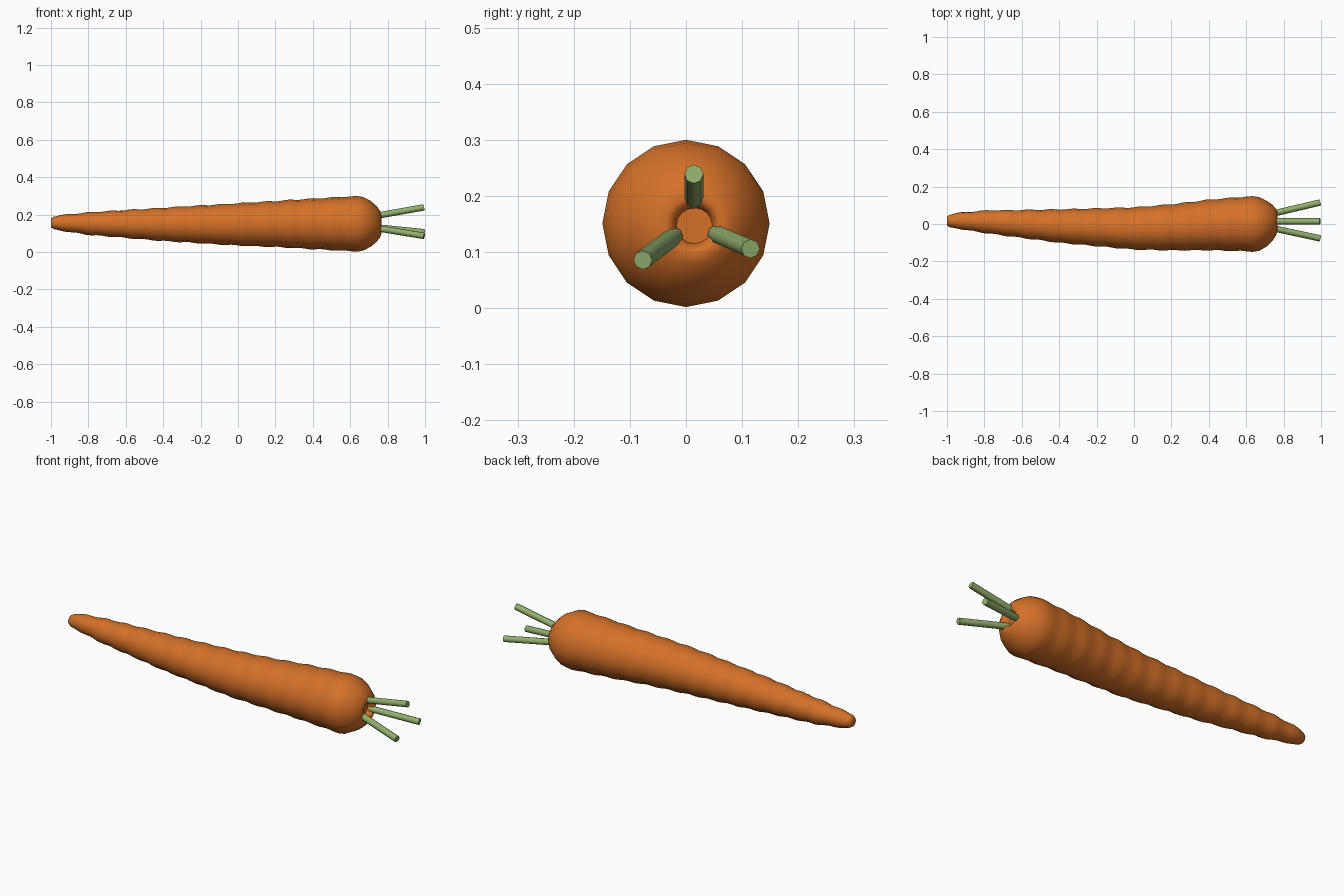
import bpy, bmesh, math
from mathutils import Vector

cube = bpy.data.objects.get("Cube")
if cube:
    bpy.data.objects.remove(cube, do_unlink=True)


def make_material(name, rgb):
    mat = bpy.data.materials.new(name)
    mat.use_nodes = True
    mat.diffuse_color = (*rgb, 1)
    mat.node_tree.nodes["Principled BSDF"].inputs["Base Color"].default_value = (*rgb, 1)
    return mat


def add_object(name, bm, mat, angle):
    bmesh.ops.recalc_face_normals(bm, faces=bm.faces)
    mesh = bpy.data.meshes.new(name)
    bm.to_mesh(mesh)
    bm.free()
    mesh.materials.append(mat)
    obj = bpy.data.objects.new(name, mesh)
    bpy.context.collection.objects.link(obj)
    bpy.ops.object.select_all(action="DESELECT")
    obj.select_set(True)
    bpy.context.view_layer.objects.active = obj
    bpy.ops.object.shade_smooth_by_angle(angle=math.radians(angle))
    return obj


def loft(rings, sides):
    """Skin rings of (centre, axis, radius) and cap both ends."""
    bm = bmesh.new()
    loops = []
    for centre, axis, radius in rings:
        side = Vector((0, 0, 1)).cross(axis).normalized()
        up = axis.cross(side)
        turns = [math.tau * i / sides for i in range(sides)]
        loops.append([bm.verts.new(centre + radius * (math.cos(a) * up + math.sin(a) * side))
                      for a in turns])
    for a, b in zip(loops, loops[1:]):
        for i in range(sides):
            j = (i + 1) % sides
            bm.faces.new((a[i], a[j], b[j], b[i]))
    bm.faces.new(loops[0])
    bm.faces.new(loops[-1])
    return bm


orange = make_material("carrot orange", (0.66, 0.165, 0.022))
green = make_material("stalk green", (0.29, 0.43, 0.155))
X = Vector((1, 0, 0))

# Root: key stations of x, centre y, centre z, radius
body = [(-0.95, 0.018, 0.156, 0.041), (-0.8, 0.012, 0.152, 0.06), (-0.4, -0.011, 0.148, 0.089),
        (0, -0.024, 0.148, 0.113), (0.2, -0.018, 0.15, 0.123), (0.4, -0.005, 0.151, 0.135),
        (0.6, 0, 0.151, 0.146)]
tip = [(-1, 0.016, 0.156, 0.024), (-0.985, 0.016, 0.156, 0.033)]
# Rounded shoulder ending in a shallow crown dimple
crown = [(0.635, 0, 0.151, 0.149), (0.67, 0, 0.151, 0.143), (0.71, 0.002, 0.151, 0.122),
         (0.74, 0.006, 0.15, 0.097), (0.76, 0.01, 0.149, 0.07), (0.766, 0.014, 0.148, 0.05),
         (0.76, 0.015, 0.147, 0.038), (0.735, 0.015, 0.147, 0.032)]


def body_station(x):
    for a, b in zip(body, body[1:]):
        if x <= b[0]:
            t = (x - a[0]) / (b[0] - a[0])
            return [p + (q - p) * t for p, q in zip(a, b)]
    return list(body[-1])


# Fine stations carry the growth ridges
stations = list(tip)
steps = 56
for i in range(steps + 1):
    x = body[0][0] + (body[-1][0] - body[0][0]) * i / steps
    s = body_station(x)
    s[3] += 0.0025 * math.sin(math.tau * i / 4.3)
    stations.append(s)
stations += crown
add_object("carrot_root", loft([(Vector(s[:3]), X, s[3]) for s in stations], 16), orange, 60)

# Stalks fan out from the crown
stalks = {"upper_stalk": ((0.74, 0.014, 0.194), (0.995, 0.014, 0.239)),
          "left_stalk": ((0.74, 0.055, 0.132), (0.995, 0.115, 0.106)),
          "right_stalk": ((0.74, -0.022, 0.128), (0.995, -0.077, 0.086))}
for name, (start, end) in stalks.items():
    p, q = Vector(start), Vector(end)
    axis = (q - p).normalized()
    add_object(name, loft([(p, axis, 0.017), (q, axis, 0.017)], 8), green, 50)
